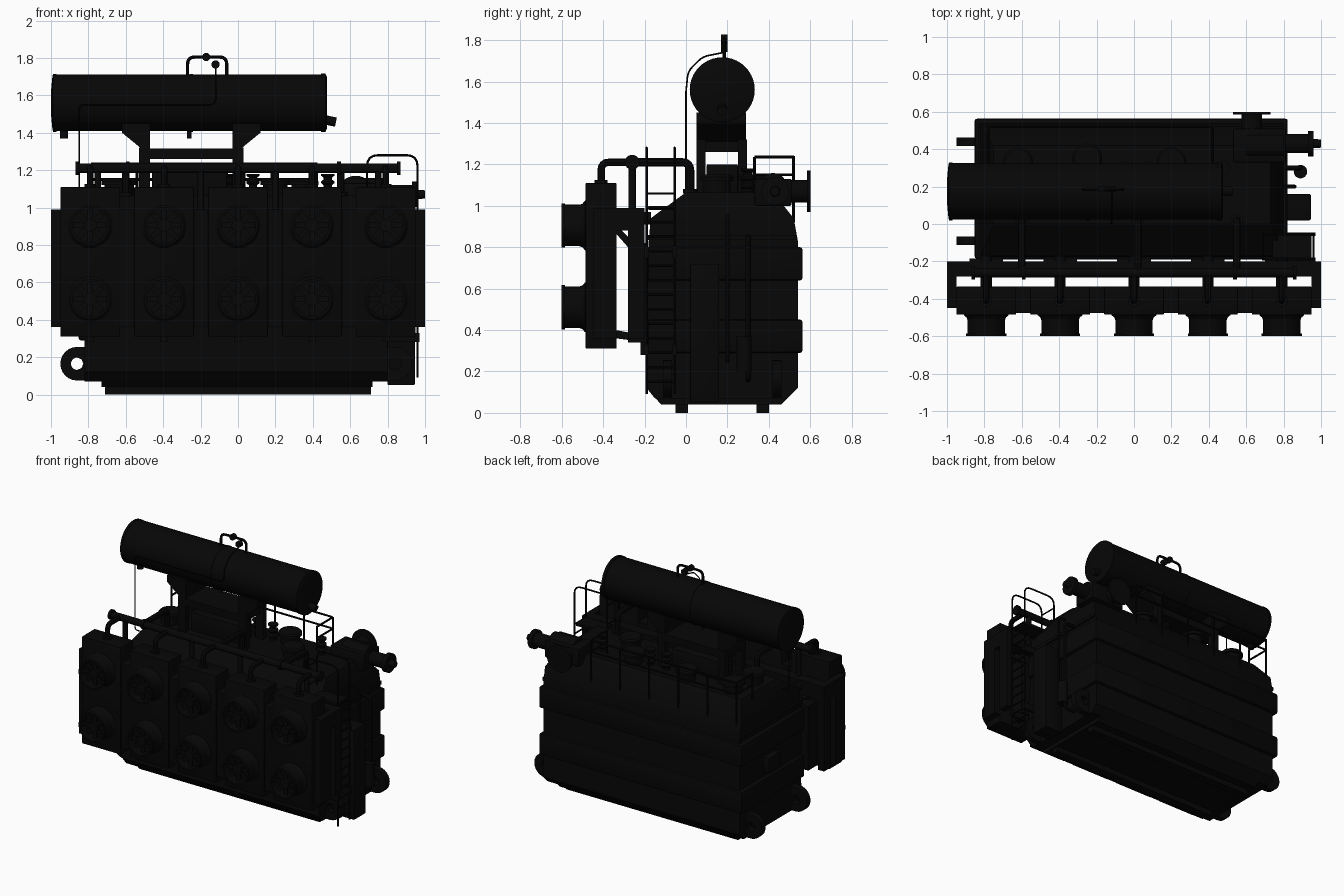
import bpy, bmesh, math
from mathutils import Vector

if "Cube" in bpy.data.objects:
    bpy.data.objects.remove(bpy.data.objects["Cube"])


def finish(name, bm, bevel=0):
    bmesh.ops.recalc_face_normals(bm, faces=bm.faces)
    me = bpy.data.meshes.new(name)
    bm.to_mesh(me)
    bm.free()
    ob = bpy.data.objects.new(name, me)
    bpy.context.collection.objects.link(ob)
    if bevel:
        m = ob.modifiers.new("bevel", "BEVEL")
        m.width, m.segments = bevel, 2
    return ob


def loft(name, rings, bevel=0):
    """Stack of rectangles (z, x0, x1, y0, y1)."""
    bm = bmesh.new()
    loops = [[bm.verts.new((x, y, z)) for x, y in ((a, c), (b, c), (b, d), (a, d))] for z, a, b, c, d in rings]
    for lo, hi in zip(loops, loops[1:]):
        for i in range(4):
            bm.faces.new((lo[i], lo[(i + 1) % 4], hi[(i + 1) % 4], hi[i]))
    bm.faces.new(loops[0])
    bm.faces.new(loops[-1])
    return finish(name, bm, bevel)


def box(name, x0, x1, y0, y1, z0, z1, bevel=0):
    return loft(name, [(z0, x0, x1, y0, y1), (z1, x0, x1, y0, y1)], bevel)


def lathe(name, origin, axis, profile, n=24):
    """Revolve (radius, distance) points around an axis from origin."""
    bm = bmesh.new()
    q = Vector((0, 0, 1)).rotation_difference(Vector(axis))
    rings = [[bm.verts.new(Vector(origin) + q @ Vector((r * math.cos(2 * math.pi * i / n), r * math.sin(2 * math.pi * i / n), h)))
              for i in range(n)] for r, h in profile]
    for lo, hi in zip(rings, rings[1:]):
        for i in range(n):
            bm.faces.new((lo[i], lo[(i + 1) % n], hi[(i + 1) % n], hi[i]))
    bm.faces.new(rings[0])
    bm.faces.new(rings[-1])
    return finish(name, bm)


def cyl(name, origin, axis, r, h, n=24):
    return lathe(name, origin, axis, [(r, 0), (r, h)], n)


def pipe(name, pts, r, bend=0.04):
    """Round pipe through points with rounded corners."""
    pts = [Vector(p) for p in pts]
    path = [pts[0]]
    for a, b, c in zip(pts, pts[1:], pts[2:]):
        d = min(bend, (a - b).length * .45, (c - b).length * .45)
        p, s = b + (a - b).normalized() * d, b + (c - b).normalized() * d
        path += [p.lerp(b, t).lerp(b.lerp(s, t), t) for t in (0, .25, .5, .75, 1)]
    path.append(pts[-1])
    cu = bpy.data.curves.new(name, "CURVE")
    cu.dimensions = "3D"
    cu.bevel_depth, cu.bevel_resolution, cu.use_fill_caps = r, 2, True
    sp = cu.splines.new("POLY")
    sp.points.add(len(path) - 1)
    for v, p in zip(sp.points, path):
        v.co = (*p, 1)
    ob = bpy.data.objects.new(name, cu)
    bpy.context.collection.objects.link(ob)
    return ob


def prism(name, poly, axis, a, b):
    """Extrude a 2D polygon: axis 'x' takes (y,z), axis 'y' takes (x,z)."""
    bm = bmesh.new()
    put = (lambda u, v, t: (t, u, v)) if axis == "x" else (lambda u, v, t: (u, t, v))
    f = bm.faces.new([bm.verts.new(put(u, v, a)) for u, v in poly])
    g = bmesh.ops.extrude_face_region(bm, geom=[f])
    bmesh.ops.translate(bm, verts=[v for v in g["geom"] if isinstance(v, bmesh.types.BMVert)],
                        vec=put(0, 0, b - a))
    return finish(name, bm)


# Tank with chamfered base and roof
prism("tank_base", [(-.12, .04), (.46, .04), (.54, .12), (-.19, .12)], "x", -.73, .72)
prism("tank_lower", [(-.15, .07), (.49, .07), (.54, .12), (-.19, .12)], "x", -.82, .8)
loft("tank", [(.12, -.82, .80, -.19, .54), (.83, -.82, .80, -.18, .54), (.94, -.82, .80, -.17, .52),
              (1.065, -.75, .73, 0, .42)])
for z0, z1 in ((.29, .45), (.64, .80)):
    box("tank_stiffener_band", -.852, .822, -.185, .563, z0, z1, .012)
box("tank_rim", -.835, .812, -.185, .535, .835, .86)
for y in (-.02, .37):
    box("skid_rail", -.71, .71, y - .03, y + .03, 0, .06)
box("end_junction_box", -.87, -.82, .12, .26, .48, .6, .005)

# Lifting lugs with eye holes
for s, cx in ((-1, -.86), (1, .84)):
    for y in (-.09, .44):
        bm = bmesh.new()
        outer = [(cx + s * .09 * math.cos(t), .165 + .09 * math.sin(t)) for t in [math.pi * (i / 12 - .5) for i in range(13)]]
        outer += [(cx - s * .09, .255), (cx - s * .09, .165), (cx - s * .09, .075)]
        n = len(outer)
        ring = []
        for r, yy in ((1, y - .022), (1, y + .022), (0, y + .022), (0, y - .022)):
            ring.append([bm.verts.new((u if r else cx + (u - cx) / math.hypot(u - cx, v - .165) * .033, yy,
                         v if r else .165 + (v - .165) / math.hypot(u - cx, v - .165) * .033)) for u, v in outer])
        for k in range(4):
            for i in range(n):
                a, b = ring[k], ring[(k + 1) % 4]
                bm.faces.new((a[i], a[(i + 1) % n], b[(i + 1) % n], b[i]))
        finish("lifting_lug", bm)

# Five coolers, each with two fans
for i in range(5):
    x = -.79 + .395 * i
    box("cooler_body", x - .16, x + .16, -.485, -.335, .31, 1.11, .006)
    if i < 4:
        box("cooler_filler", x + .155, x + .24, -.475, -.335, .36, .99)
    box("cooler_post", x - .09, x + .09, -.28, -.185, .34, .82)
    prism("cooler_foot", [(-.34, .36), (-.34, .40), (-.18, .37), (-.18, .28), (-.22, .28), (-.22, .345)], "x", x - .02, x + .02)
    prism("cooler_brace", [(-.35, .88), (-.33, .90), (-.26, .83), (-.28, .80)], "x", x - .02, x + .02)
    for z in (.51, .905):
        lathe("fan_shroud", (x, -.48, z), (0, -1, 0), [(.12, 0), (.12, .008), (.105, .02), (.1, .035), (.1, .105), (.107, .105),
              (.107, .12), (.094, .12), (.094, .05)], 32)
        cyl("fan_hub", (x, -.52, z), (0, -1, 0), .035, .06, 16)
        for k in range(4):
            b = box("fan_blade", -.09, .09, -.003, .003, -.014, .014)
            b.location, b.rotation_euler = (x, -.56, z), (0, k * math.pi / 4, 0)
    # oil pipes to header
    pipe("cooler_riser_pipe", [(x, -.41, 1.1), (x, -.41, 1.21), (x, -.26, 1.21)], .018)
    cyl("riser_flange", (x, -.41, 1.11), (0, 0, 1), .032, .015)
    cyl("cooler_pipe", (x, -.34, .94), (0, 1, 0), .03, .17)
box("cooler_beam", -1, 1, -.28, -.2, .88, .99)
for s in (-1, 1):
    a, b = sorted((s * .95, s))
    box("cooler_end_plate", a, b, -.45, -.335, .36, .99)
    box("cooler_end_arm", a, b, -.45, -.2, .88, .99)
    box("cooler_end_post", a, b, -.28, -.2, .36, .9)

# Header pipe and its branches into the roof
cyl("header_pipe", (-.86, -.26, 1.21), (1, 0, 0), .025, 1.72)
for x in (-.87, -.6, .53, .85):
    cyl("header_flange", (x, -.26, 1.21), (1, 0, 0), .036, .02)
for x in (-.6, .02, .55):
    pipe("header_branch", [(x, -.26, 1.21), (x, .02, 1.21), (x, .02, 1.04)], .02)
    cyl("branch_flange", (x, .02, 1.06), (0, 0, 1), .035, .02)
for x in (-.75, -.2, .2, .75):
    cyl("header_support", (x, -.26, .98), (0, 0, 1), .018, .23, 12)

# Conservator drum on its stand
lathe("conservator", (-1, .175, 1.56), (1, 0, 0), [(.06, 0), (.145, .008), (.155, .012), (.155, .03), (.152, .03),
      (.152, .74), (.155, .74), (.155, .76), (.152, .76), (.152, 1.445), (.157, 1.445), (.157, 1.467), (.14, 1.475)], 40)
for x, s in ((-.5, -1), (0, 1)):
    prism("conservator_saddle", [(x - s * .03, 1.45), (x + s * .12, 1.45), (x + s * .12, 1.40), (x + s * .01, 1.31), (x - s * .03, 1.31)], "y", .05, .29)
    for y in (.05, .25):
        box("conservator_leg", x - .03, x + .03, y, y + .045, 1.05, 1.32)
box("stand_plate", -.53, .01, .05, .295, 1.26, 1.315)
box("stand_pedestal", -.46, -.06, .1, .25, 1.05, 1.2, .006)
cyl("drain_valve", (-.93, .175, 1.37), (0, 0, 1), .022, .06, 12)
cyl("drain_stub", (-.26, .175, 1.37), (0, 0, 1), .012, .06, 12)
cyl("level_gauge", (.46, .175, 1.47), (.96, 0, -.2), .025, .065, 16)
pipe("vent_arch", [(-.27, .185, 1.7), (-.27, .185, 1.805), (-.06, .185, 1.805), (-.06, .185, 1.7)], .009)
for x, z in ((-.17, 1.805), (-.12, 1.765)):
    cyl("vent_valve", (x, .17, z), (0, 1, 0), .022, .03, 16)
pipe("breather_line", [(-.12, .18, 1.765), (-.12, .18, 1.74), (-.12, .08, 1.72), (-.12, .01, 1.65), (-.12, 0, 1.55),
                       (-.85, 0, 1.55), (-.85, 0, 1.0), (-.8, 0, 1.0)], .004, .03)

# Turret box with two side outlet pipes
box("turret_box", .53, .81, .33, .51, 1.0, 1.13, .008)
cyl("turret_cap", (.6, .42, 1.09), (1, 0, 0), .068, .2, 32)
lathe("side_outlet", (.63, .48, 1.07), (0, 1, 0), [(.055, 0), (.055, .105), (.1, .105), (.1, .12)], 32).scale.z = 1
lathe("end_outlet", (.78, .43, 1.07), (1, 0, 0), [(.05, 0), (.05, .15), (.068, .15), (.068, .18), (.025, .18), (.022, .22)], 32)

# Roof turrets and ribbed bushings
for x, y in ((-.62, .33), (.2, .33), (-.25, .35), (.35, .15), (-.65, .13)):
    lathe("roof_turret", (x, y, 1.04), (0, 0, 1), [(.065, 0), (.065, .08), (.08, .08), (.08, .1), (.07, .11)], 32)
for x in (-.05, .08, .48):
    lathe("ribbed_bushing", (x, .3, 1.05), (0, 0, 1), [(.035 if k % 4 < 2 else .022, .01 * k) for k in range(14)], 20)

# Roof railing at the back
for x in (-.78, -.54, -.3, -.06, .18, .42):
    pipe("railing_post", [(x, .52, .92), (x, .52, 1.235)], .007)
for z in (1.15, 1.235):
    pipe("railing_bar", [(-.78, .33, z), (-.78, .52, z), (.42, .52, z), (.42, .33, z)], .007, .02)
for x in (-.78, .42):
    pipe("railing_end_post", [(x, .33, 1.04), (x, .33, 1.235)], .007)

# Ladder with arched handrails on the right end
for y in (-.19, -.055):
    pipe("ladder_rail", [(.96, y, .09), (.96, y, 1.28), (.69, y, 1.28), (.69, y, .9)], .006, .06)
    for z in (.28, .75):
        box("ladder_bracket", .79, .97, y - .01, y + .01, z, z + .05)
for k in range(13):
    pipe("ladder_rung", [(.96, -.19, .15 + .07 * k), (.96, -.055, .15 + .07 * k)], .006)
for z in (1.06, 1.2):
    pipe("handrail_tie", [(.69, -.19, z), (.69, -.055, z)], .005)
box("ladder_landing", .74, .95, -.18, -.06, .98, 1.0)

# Control cabinet, dehydrator and end piping
box("control_cabinet", .8, .945, .02, .16, .05, .72, .006)
pipe("end_pipe", [(.8, .3, .85), (.89, .3, .85), (.89, .3, .16), (.8, .3, .16)], .013)
pipe("end_conduit", [(.8, .2, .95), (.86, .2, .95), (.86, .2, .25), (.8, .2, .25)], .01)
cyl("dehydrator", (.89, .28, .2), (0, 0, 1), .036, .17)

# Convert, smooth and paint everything dark
bpy.ops.object.select_all(action="SELECT")
bpy.context.view_layer.objects.active = bpy.context.selected_objects[0]
bpy.ops.object.convert(target="MESH")
bpy.ops.object.shade_smooth_by_angle(angle=math.radians(35))
mat = bpy.data.materials.new("black_paint")
mat.diffuse_color = (.002, .002, .002, 1)
mat.use_nodes = True
mat.node_tree.nodes["Principled BSDF"].inputs["Base Color"].default_value = mat.diffuse_color
for ob in bpy.context.scene.objects:
    ob.data.materials.clear()
    ob.data.materials.append(mat)
